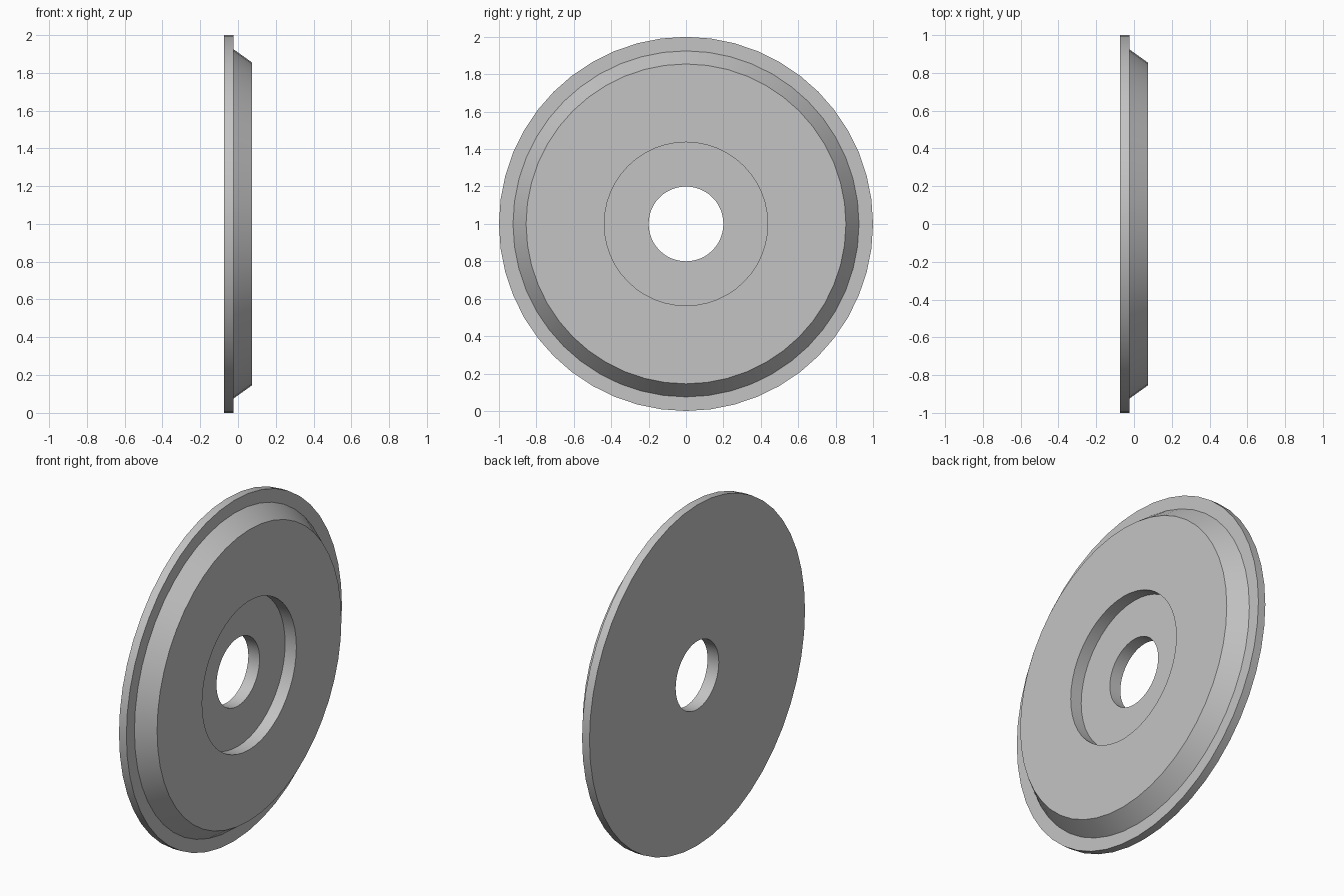
import bpy, bmesh, math
from mathutils import Vector

cube = bpy.data.objects.get("Cube")
if cube:
    bpy.data.objects.remove(cube, do_unlink=True)

# Plain grey metal
grey = bpy.data.materials.new("grey metal")
grey.use_nodes = True
colour = (0.55, 0.55, 0.55, 1)
grey.diffuse_color = colour
grey.node_tree.nodes["Principled BSDF"].inputs["Base Color"].default_value = colour

SEGMENTS = 48
AXIS_HEIGHT = 1.0

# Closed cross-section as (x, radius): flat back, flange, bevelled boss, recess, bore
profile = [(-0.073, 0.20), (-0.073, 1.0), (-0.025, 1.0), (-0.025, 0.925),
           (0.073, 0.855), (0.073, 0.437), (0.0, 0.437), (0.0, 0.20)]

bm = bmesh.new()
verts = [bm.verts.new((x, 0, AXIS_HEIGHT + r)) for x, r in profile]
edges = [bm.edges.new((v, verts[(i + 1) % len(verts)])) for i, v in enumerate(verts)]
bmesh.ops.spin(bm, geom=verts + edges, cent=(0, 0, AXIS_HEIGHT), axis=Vector((1, 0, 0)),
               angle=math.tau, steps=SEGMENTS, use_merge=True)
bmesh.ops.remove_doubles(bm, verts=bm.verts, dist=0.0005)
bmesh.ops.recalc_face_normals(bm, faces=bm.faces)

mesh = bpy.data.meshes.new("flanged_disc")
bm.to_mesh(mesh)
bm.free()
mesh.materials.append(grey)
disc = bpy.data.objects.new("flanged_disc", mesh)
bpy.context.collection.objects.link(disc)

# Smooth round walls with crisp rims
bpy.ops.object.select_all(action="DESELECT")
disc.select_set(True)
bpy.context.view_layer.objects.active = disc
bpy.ops.object.shade_smooth_by_angle(angle=math.radians(30))
